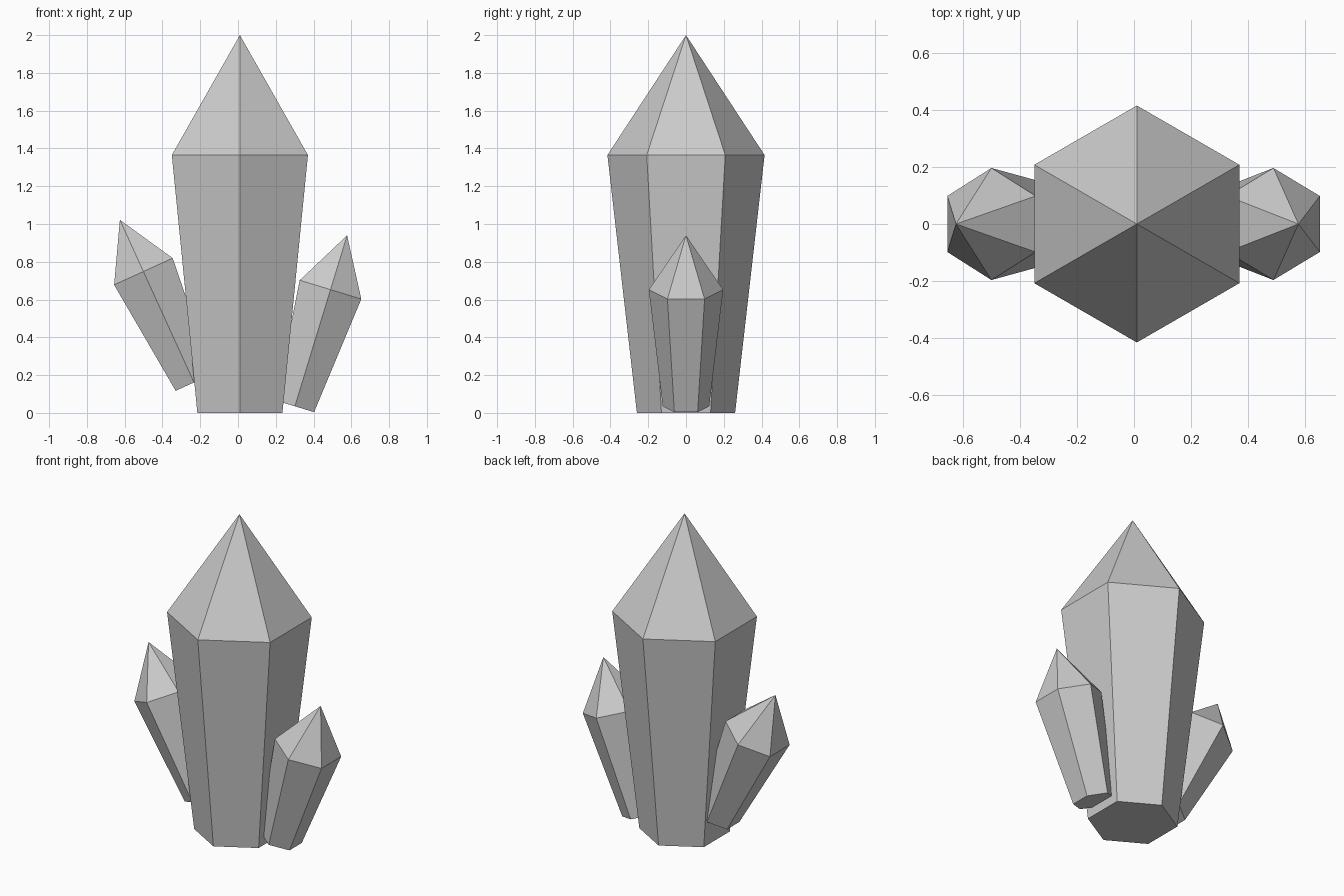
import bpy, bmesh
from math import radians, sin, cos, pi
from mathutils import Matrix

default = bpy.data.objects.get("Cube")
if default:
    bpy.data.objects.remove(default, do_unlink=True)

# Single grey stone material
grey = bpy.data.materials.new("crystal_grey")
grey.use_nodes = True
colour = (0.6, 0.6, 0.6, 1)
grey.diffuse_color = colour
grey.node_tree.nodes["Principled BSDF"].inputs["Base Color"].default_value = colour


def crystal(name, base, scale, tilt):
    """Six-sided shard: flared shaft, pointed cap, closed flat base."""
    bm = bmesh.new()

    def ring(radius, z):
        return [bm.verts.new((radius * sin(i * pi / 3), radius * cos(i * pi / 3), z))
                for i in range(6)]

    bottom, rim = ring(0.26, 0), ring(0.416, 1.365)
    tip = bm.verts.new((0, 0, 2))
    bm.faces.new(bottom)
    for i in range(6):
        j = (i + 1) % 6
        bm.faces.new((bottom[i], bottom[j], rim[j], rim[i]))
        bm.faces.new((rim[i], rim[j], tip))
    bmesh.ops.recalc_face_normals(bm, faces=bm.faces)
    bm.transform(Matrix.Translation(base)
                 @ Matrix.Rotation(radians(tilt), 4, 'Y')
                 @ Matrix.Scale(scale, 4))

    mesh = bpy.data.meshes.new(name)
    bm.to_mesh(mesh)
    bm.free()
    mesh.materials.append(grey)
    bpy.context.collection.objects.link(bpy.data.objects.new(name, mesh))


# Tall central shard with a leaning shard on each side
crystal("main_crystal", (0.01, 0, 0), 1, 0)
crystal("left_crystal", (0.301, 0, 0.035), 0.473, 17)
crystal("right_crystal", (-0.233, 0, 0.161), 0.473, -24.5)
